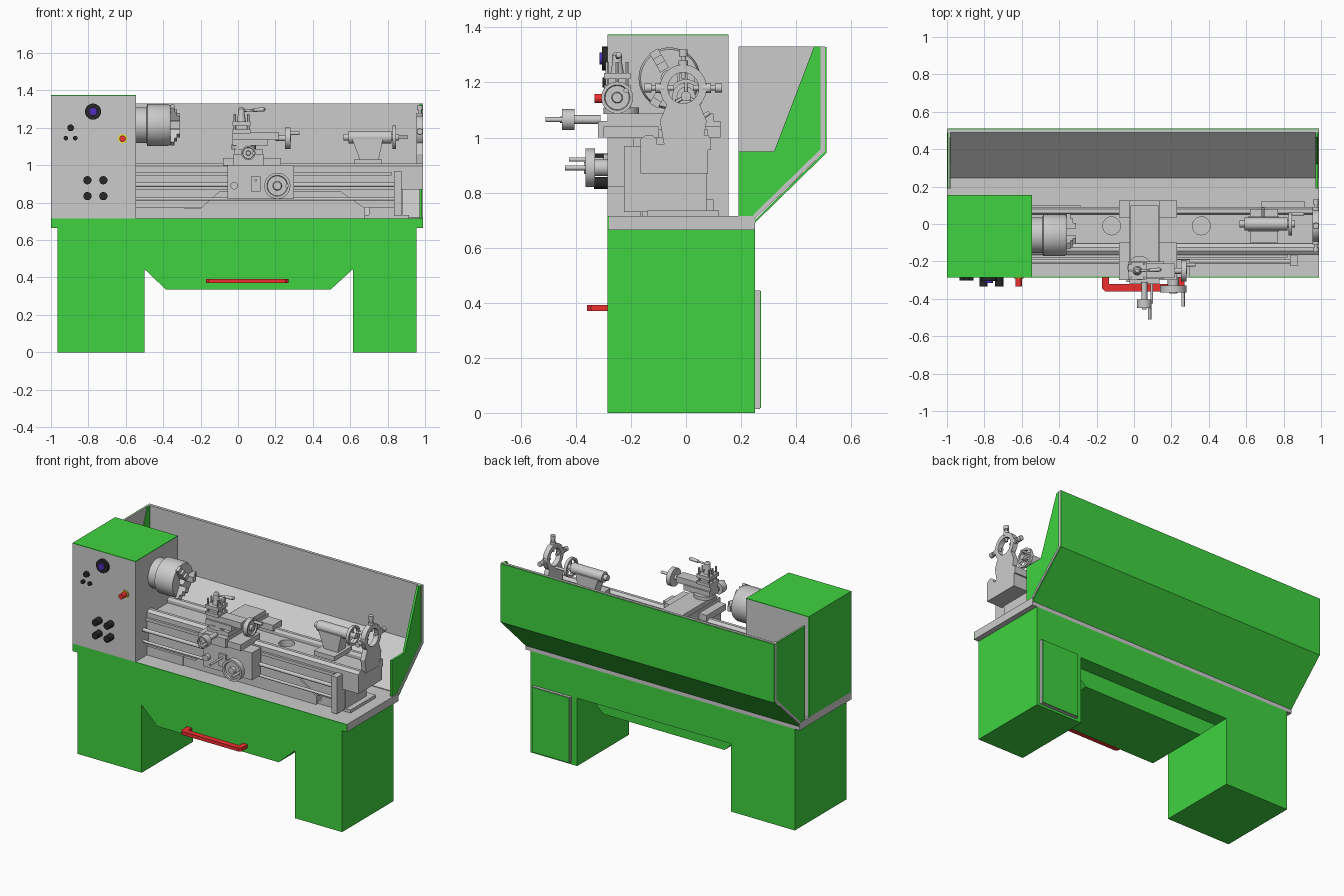
import bpy, bmesh, math
from mathutils import Vector

if "Cube" in bpy.data.objects:
    bpy.data.objects.remove(bpy.data.objects["Cube"])

def material(name, rgb):
    m = bpy.data.materials.new(name)
    m.diffuse_color = (*rgb, 1)
    m.use_nodes = True
    m.node_tree.nodes["Principled BSDF"].inputs["Base Color"].default_value = m.diffuse_color
    return m

GREEN = material("green", (0.05, 0.65, 0.05))
RED = material("red", (0.85, 0.03, 0.03))
BLACK = material("black", (0.02, 0.02, 0.02))
YELLOW = material("yellow", (0.85, 0.75, 0.05))
BLUE = material("blue", (0.08, 0.03, 0.5))
PANEL = material("panel_grey", (0.68, 0.68, 0.67))
AXES = {'x': Vector((1, 0, 0)), 'y': Vector((0, 1, 0)), 'z': Vector((0, 0, 1))}
round_parts = []

def finish(name, bm, mat):
    bmesh.ops.recalc_face_normals(bm, faces=bm.faces)
    me = bpy.data.meshes.new(name)
    bm.to_mesh(me)
    bm.free()
    ob = bpy.data.objects.new(name, me)
    bpy.context.collection.objects.link(ob)
    if mat:
        me.materials.append(mat)
    return ob

def prism(name, axis, pts, a, b, mat=None):
    """Extrude a 2D outline along an axis from a to b."""
    place = {'x': lambda p, q: (a, p, q), 'y': lambda p, q: (p, a, q), 'z': lambda p, q: (p, q, a)}[axis]
    bm = bmesh.new()
    f = bm.faces.new([bm.verts.new(place(*p)) for p in pts])
    ext = bmesh.ops.extrude_face_region(bm, geom=[f])['geom']
    bmesh.ops.translate(bm, vec=AXES[axis] * (b - a), verts=[v for v in ext if isinstance(v, bmesh.types.BMVert)])
    return finish(name, bm, mat)

def box(name, x0, x1, y0, y1, z0, z1, mat=None):
    return prism(name, 'z', [(x0, y0), (x1, y0), (x1, y1), (x0, y1)], z0, z1, mat)

def lathe(name, origin, direction, profile, mat=None, n=32):
    """Revolve a closed (radius, distance) outline about a direction."""
    q = Vector((0, 0, 1)).rotation_difference(Vector(direction).normalized())
    bm = bmesh.new()
    rings = []
    for i in range(n):
        a = math.tau * i / n
        rings.append([bm.verts.new(Vector(origin) + q @ Vector((r * math.cos(a), r * math.sin(a), t))) for r, t in profile])
    k = len(profile)
    for i in range(n):
        A, B = rings[i], rings[(i + 1) % n]
        for j in range(k):
            if profile[j][0] or profile[(j + 1) % k][0]:
                bm.faces.new((A[j], A[(j + 1) % k], B[(j + 1) % k], B[j]))
    bmesh.ops.remove_doubles(bm, verts=bm.verts, dist=1e-5)
    ob = finish(name, bm, mat)
    round_parts.append(ob)
    return ob

def rod(name, p, q, r, mat=None, n=24):
    d = Vector(q) - Vector(p)
    return lathe(name, p, d, [(0, 0), (r, 0), (r, d.length), (0, d.length)], mat, n)

def handwheel(name, c, d, r, w, grip):
    """Solid dished wheel with one crank grip; d points outward."""
    c, d = Vector(c), Vector(d)
    lathe(name, c, d, [(0, 0), (r, 0), (r, w), (r * .8, w), (r * .75, w * .7), (r * .35, w * .7), (r * .3, w * 1.15), (0, w * 1.15)])
    side = Vector((0, 0.55, 0.45)) if d.x else Vector((0.75, 0, 0))
    g = c + side * r
    rod(name + "_grip", g, g + d * (w + grip), 0.009, n=16)

# Cabinet: two pedestals, bridge and drawbar handle
box("left_pedestal", -.965, -.5, -.285, .25, 0, .665, GREEN)
box("right_pedestal", .615, .955, -.285, .25, 0, .665, GREEN)
box("bridge", -.5, .615, -.285, .25, .445, .665, GREEN)
prism("bridge_drop", 'y', [(-.5, .445), (-.385, .335), (.495, .335), (.615, .445)], -.285, .15, GREEN)
box("rear_door", .655, .93, .25, .268, .015, .445)
box("rear_door_face", .658, .927, .267, .272, .018, .442, GREEN)
prism("brake_handle", 'z', [(-.17, -.285), (-.17, -.345), (-.155, -.36), (.255, -.36), (.27, -.345), (.27, -.285),
                            (.235, -.285), (.235, -.322), (-.135, -.322), (-.135, -.285)], .37, .392, RED)

# Chip tray and splash guard
box("chip_tray", -1, .99, -.28, .25, .665, .715)
box("chip_tray_front", -1, .99, -.286, -.28, .665, .715, GREEN)
prism("splash_guard", 'x', [(.245, .70), (.505, .95), (.505, 1.33), (.488, 1.33), (.488, .957), (.245, .72)], -1, .99)
prism("splash_guard_skin", 'x', [(.25, .69), (.511, .945), (.511, 1.328), (.505, 1.328), (.505, .95), (.25, .70)], -.998, .988, GREEN)
end = [(.19, .715), (.25, .715), (.488, .955), (.488, 1.33), (.465, 1.33), (.32, .95), (.19, .95)]
prism("guard_end_right", 'x', end, .97, .985, GREEN)
prism("guard_end_left_gusset", 'x', end, -.985, -.98, GREEN)
full = [(.19, .715), (.25, .715), (.488, .955), (.488, 1.33), (.19, 1.33)]
prism("guard_end_left", 'x', full, -.993, -.985)
prism("guard_end_left_skin", 'x', full, -.998, -.993, GREEN)

# Headstock with coloured facings and controls
box("headstock", -.995, -.545, -.28, .155, .715, 1.37)
box("headstock_front", -1, -.545, -.286, -.28, .715, 1.37, PANEL)
box("headstock_top", -1, -.545, -.286, .155, 1.37, 1.375, GREEN)
box("headstock_left", -1, -.995, -.28, .155, .715, 1.37, GREEN)

def control(name, x, z, r, y, mat, y0=-.285):
    rod(name, (x, y0, z), (x, y, z), r, mat)

control("speed_dial", -.775, 1.287, .043, -.305, BLACK)
control("speed_dial_cap", -.775, 1.287, .022, -.315, BLUE, -.3)
for i, (x, z, r) in enumerate([(-.895, 1.2, .018), (-.92, 1.145, .012), (-.87, 1.145, .012)]):
    control(f"push_button_{i}", x, z, r, -.303, BLACK)
control("stop_collar", -.617, 1.142, .025, -.292, YELLOW)
control("stop_button", -.617, 1.142, .017, -.333, RED)
for x in (-.805, -.72):
    for z in (.835, .92):
        control("gear_knob", x, z, .022, -.335, BLACK)

# Chuck with three stepped jaws
lathe("chuck", (-.545, -.06, 1.215), (1, 0, 0), [(0, 0), (.095, 0), (.095, .055), (.112, .06), (.112, .17), (.105, .185), (.03, .185), (.03, .12), (0, .12)], n=48)
for k in range(3):
    jaw = prism("chuck_jaw", 'y', [(0, .035), (.05, .035), (.05, .065), (.035, .065), (.035, .09), (.02, .09), (.02, .115), (0, .115)], -.018, .018)
    jaw.location = (-.36, -.06, 1.215)
    jaw.rotation_euler.x = math.radians(30 + 120 * k)

# Bed, ways, feet
bed = box("bed", -.545, .99, -.165, .08, .87, .975)
prism("bed_skirt", 'y', [(-.545, .775), (.84, .775), (.84, .87), (-.545, .87)], -.15, .065)
for x in (-.12, .36):
    cut = rod("bed_hole_cutter", (x, -.01, .93), (x, -.01, 1.1), .048)
    cut.hide_render = True
    cut.hide_set(True)
    mod = bed.modifiers.new("hole", 'BOOLEAN')
    mod.object, mod.operation = cut, 'DIFFERENCE'
for nm, y0, y1 in (("front", -.165, -.105), ("rear", .05, .09)):
    c = (y0 + y1) / 2
    prism(nm + "_way", 'x', [(y0, .955), (y1, .955), (y1, .995), (c + .01, 1.01), (c - .01, 1.01), (y0, .995)], -.545, .99)
box("rack", -.545, .82, -.18, -.16, .945, .965)
box("left_foot", -.545, -.285, -.165, .1, .715, .775)
prism("bed_pedestal", 'y', [(-.285, .715), (.68, .715), (.68, .77), (.55, .86), (-.1, .86), (-.2, .77), (-.285, .77)], -.16, .075)
box("right_foot", .68, .915, -.14, .12, .715, .735)
box("right_leg", .7, .88, -.14, .075, .735, .88)
box("shaft_bracket", .835, .875, -.225, -.14, .73, .97)
rod("lead_screw", (-.545, -.2, .895), (.84, -.2, .895), .012)
rod("feed_rod", (-.545, -.2, .82), (.84, -.2, .82), .009)

# Carriage: saddle, apron, cross slide
box("saddle_front", -.08, .23, -.3, -.1, 1.0, 1.04)
box("saddle_rear", -.08, .23, .035, .125, 1.0, 1.04)
box("saddle_bridge", -.025, .135, -.32, .125, 1.0, 1.06)
box("cross_slide", -.02, .13, -.285, .1, 1.06, 1.088)
box("apron", -.055, .3, -.285, -.19, .82, 1.0)
rod("apron_boss", (.21, -.34, .89), (.21, -.28, .89), .03)
handwheel("apron_wheel", (.21, -.33, .89), (0, -1, 0), .07, .035, .075)
rod("half_nut_knob", (-.02, -.31, .89), (-.02, -.28, .89), .02)
box("feed_lever_plate", .07, .12, -.3, -.285, .86, .94)
rod("feed_lever", (.095, -.3, .92), (.095, -.425, .92), .007)
rod("cross_feed_shaft", (.055, -.42, 1.065), (.055, -.31, 1.065), .016)
handwheel("cross_feed_wheel", (.055, -.405, 1.065), (0, -1, 0), .038, .045, .06)

# Compound slide and tool post
rod("compound_swivel", (.03, -.235, 1.085), (.03, -.235, 1.11), .065)
box("compound_base", -.03, .16, -.295, -.2, 1.105, 1.14)
box("compound_slide", -.03, .22, -.285, -.21, 1.135, 1.175)
rod("compound_screw", (.2, -.25, 1.145), (.27, -.25, 1.145), .016)
handwheel("compound_wheel", (.25, -.25, 1.145), (1, 0, 0), .058, .03, .05)
for nm, z0, z1, h in (("tool_post_bottom", 1.17, 1.19, .048), ("tool_post_core", 1.185, 1.215, .03), ("tool_post_top", 1.212, 1.235, .048)):
    box(nm, .018 - h, .018 + h, -.25 - h, -.25 + h, z0, z1)
for x in (-.018, .054):
    for y in (-.286, -.25, -.214):
        rod("tool_bolt", (x, y, 1.19), (x, y, 1.275), .007, n=6)
lathe("tool_post_hub", (.018, -.25, 1.23), (0, 0, 1), [(0, 0), (.025, 0), (.018, .04), (.018, .07), (.01, .08), (0, .08)])
lathe("tool_post_lever", (.02, -.25, 1.29), (1, 0.05, .08), [(0, 0), (.006, 0), (.006, .06), (.01, .065), (.011, .12), (0, .13)], n=16)

# Tailstock
box("tailstock_base", .62, .77, -.1, .08, 1.0, 1.03)
prism("tailstock_body", 'y', [(.655, 1.02), (.75, 1.02), (.775, 1.14), (.61, 1.14)], -.04, .04)
rod("tailstock_barrel", (.59, 0, 1.15), (.82, 0, 1.15), .034)
rod("tailstock_quill", (.565, 0, 1.15), (.6, 0, 1.15), .018)
rod("tailstock_clamp", (.69, .02, 1.05), (.69, .085, 1.09), .008)
C = (.825, 0, 1.15)
lathe("tailstock_wheel_rim", C, (1, 0, 0), [(.062, 0), (.062, .02), (.048, .02), (.048, 0)], n=40)
rod("tailstock_wheel_hub", (.81, 0, 1.15), (.86, 0, 1.15), .018)
for k in range(3):
    a = math.radians(90 + 120 * k)
    rod("tailstock_spoke", (.835, 0, 1.15), (.835, .052 * math.cos(a), 1.15 + .052 * math.sin(a)), .006, n=12)
rod("tailstock_grip", (.84, .053, 1.15), (.91, .053, 1.15), .008, n=16)

# Steady rest at the bed end
prism("steady_foot", 'x', [(-.08, .975), (.06, .975), (.075, 1.06), (.05, 1.12), (-.07, 1.12), (-.095, 1.06)], .955, .988)
lathe("steady_ring", (.955, -.01, 1.18), (1, 0, 0), [(.085, 0), (.085, .033), (.056, .033), (.056, 0)], n=40)
for a in (0, 90, 180):
    d = Vector((0, math.cos(math.radians(a)), math.sin(math.radians(a))))
    c = Vector((.972, -.01, 1.18))
    rod("steady_boss", c + d * .07, c + d * .1, .018)
    rod("steady_finger", c + d * .035, c + d * .12, .009, n=16)
    rod("steady_knob", c + d * .115, c + d * .14, .016)

# Keep round parts smooth with crisp rims
bpy.ops.object.select_all(action='DESELECT')
for ob in round_parts:
    if not ob.hide_render:
        ob.select_set(True)
        bpy.context.view_layer.objects.active = ob
bpy.ops.object.shade_smooth_by_angle(angle=math.radians(32))
